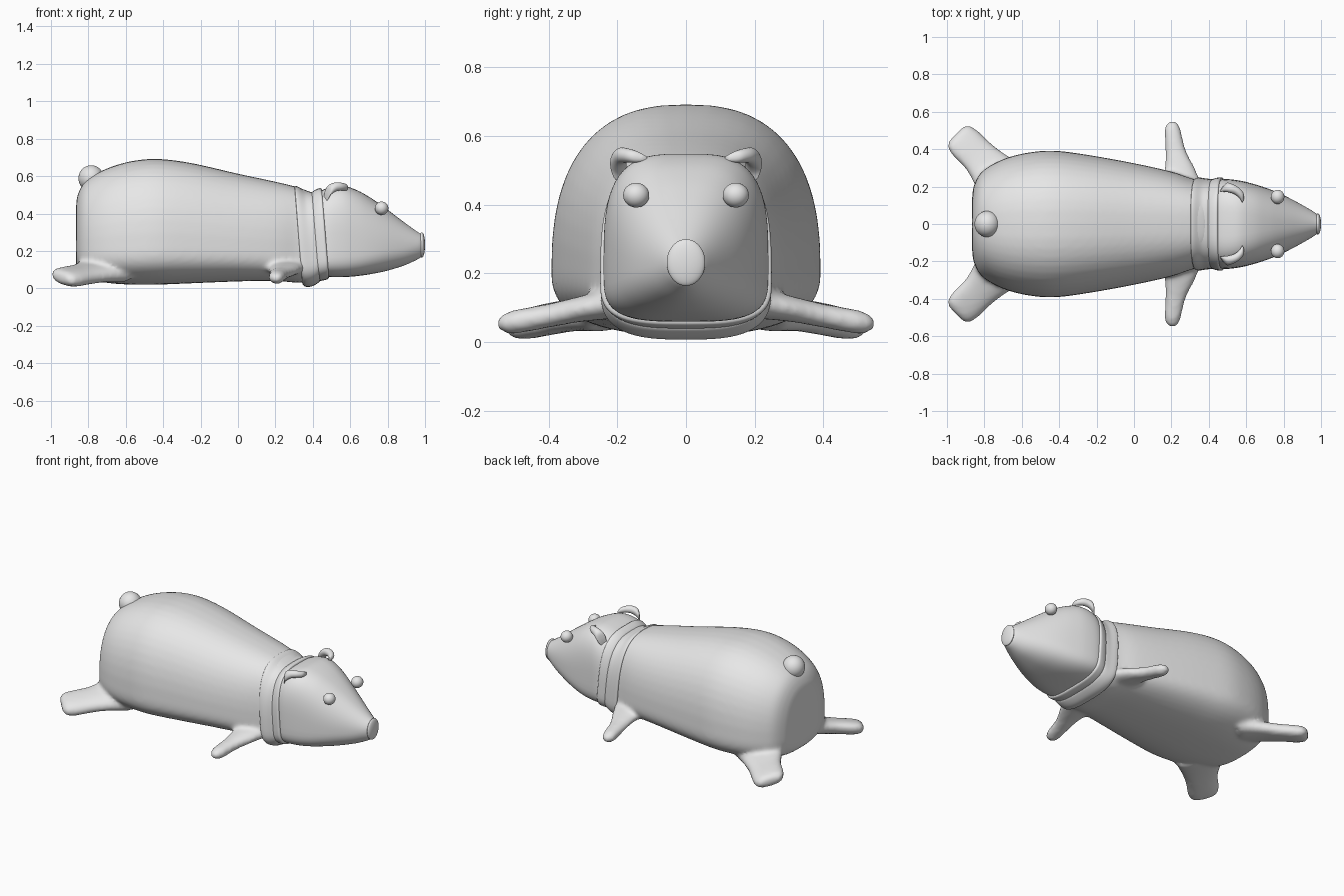
import bpy, bmesh, math
from mathutils import Vector

if "Cube" in bpy.data.objects:
    bpy.data.objects.remove(bpy.data.objects["Cube"])

grey = bpy.data.materials.new("plain grey")
grey.diffuse_color = (0.8, 0.8, 0.8, 1)
grey.use_nodes = True
grey.node_tree.nodes["Principled BSDF"].inputs["Base Color"].default_value = grey.diffuse_color


def finish(name, bm, angle=None):
    bmesh.ops.recalc_face_normals(bm, faces=bm.faces[:])
    for f in bm.faces:
        f.smooth = True
    me = bpy.data.meshes.new(name)
    bm.to_mesh(me)
    bm.free()
    me.materials.append(grey)
    ob = bpy.data.objects.new(name, me)
    bpy.context.collection.objects.link(ob)
    if angle:
        me.set_sharp_from_angle(angle=math.radians(angle))
    return ob


def spline(keys, steps):
    """Smooth interpolation through the key sections."""
    out = []
    for i in range(len(keys) - 1):
        a, b, c, d = (keys[max(0, min(len(keys) - 1, j))] for j in range(i - 1, i + 3))
        for s in range(steps):
            t = s / steps
            out.append([q + 0.5 * t * (r - p + t * (2*p - 5*q + 4*r - e + t * (3*(q - r) + e - p)))
                        for p, q, r, e in zip(a, b, c, d)])
    return out + [list(keys[-1])]


def loft(bm, keys, side, mirror=1, steps=5, n=48, shear=0.0):
    """Keys: x, y, z of widest point, half width, height above, depth below, squareness."""
    side = Vector(side)
    rings = []
    for x, y, z, w, up, dn, p in spline(keys, steps):
        ring = []
        for k in range(n):
            a = 2 * math.pi * k / n
            c, s = math.cos(a), math.sin(a)
            u = math.copysign(abs(c) ** (2 / p), c) * w
            v = math.copysign(abs(s) ** (2 / p), s) * (up if s > 0 else dn)
            co = Vector((x, y, z + v)) + side * u
            co.x += shear * (0.5 - co.z)
            co.y *= mirror
            ring.append(bm.verts.new(co))
        rings.append(ring)
    for r, q in zip(rings, rings[1:]):
        for k in range(n):
            bm.faces.new((r[k], r[(k+1) % n], q[(k+1) % n], q[k]))
    bm.faces.new(rings[0])
    bm.faces.new(rings[-1])


def span(x, w, bottom, top, p, mid=0.27):
    """Section across the long axis, given by its lowest and highest point."""
    z = bottom + (top - bottom) * mid
    return (x, 0, z, w, top - z, z - bottom, p)


def ball(name, center, radii):
    bm = bmesh.new()
    bmesh.ops.create_uvsphere(bm, u_segments=32, v_segments=20, radius=1)
    for v in bm.verts:
        v.co = Vector(c + r * q for c, r, q in zip(center, radii, v.co))
    return finish(name, bm)


# Body with flippers and hind feet blended into one skin
bm = bmesh.new()
loft(bm, [span(-.866, .12, .14, .42, 2.3), span(-.86, .19, .10, .49, 2.4),
          span(-.83, .26, .065, .555, 2.5), span(-.78, .305, .045, .60, 2.5),
          span(-.69, .35, .028, .645, 2.5), span(-.57, .381, .02, .68, 2.5),
          span(-.43, .392, .02, .692, 2.5), span(-.25, .37, .027, .67, 2.5),
          span(0, .325, .037, .613, 2.5), span(.2, .28, .04, .57, 2.6),
          span(.32, .24, .03, .54, 2.8), span(.4, .225, .04, .51, 2.8)], (0, 1, 0))
for m in (1, -1):
    loft(bm, [(.26, .18, .12, .12, .045, .05, 2), (.245, .30, .10, .08, .036, .04, 2.2),
              (.222, .40, .078, .054, .034, .036, 2.2), (.207, .50, .06, .044, .034, .036, 2.2),
              (.205, .538, .055, .03, .024, .024, 2), (.204, .55, .054, .012, .01, .01, 2)],
         (1, 0, 0), m)
    loft(bm, [(-.67, .19, .11, .15, .07, .07, 2.2), (-.76, .28, .095, .12, .05, .055, 2.3),
              (-.83, .36, .078, .097, .043, .05, 2.4), (-.90, .43, .064, .094, .043, .048, 2.5),
              (-.938, .466, .06, .083, .036, .04, 2.5), (-.953, .48, .06, .055, .018, .02, 2.2)],
         (.69, .72, -.22), m)
body = finish("body", bm)
rm = body.modifiers.new("blend", 'REMESH')
rm.mode = 'VOXEL'
rm.voxel_size = 0.013
rm.use_smooth_shade = True
sm = body.modifiers.new("soften", 'SMOOTH')
sm.factor = 0.5
sm.iterations = 9

# Folded collar around the neck, leaning forward at the bottom
bm = bmesh.new()
loft(bm, [span(.305, .225, .04, .535, 2.9), span(.308, .245, .02, .547, 2.9),
          span(.325, .248, .008, .543, 2.9), span(.36, .243, .012, .523, 2.9),
          span(.398, .238, .035, .513, 3), span(.402, .225, .05, .50, 3)],
     (0, 1, 0), shear=.08, n=64)
finish("collar_rear_fold", bm, 40)
bm = bmesh.new()
loft(bm, [span(.39, .23, .05, .50, 3), span(.40, .241, .04, .517, 3),
          span(.43, .249, .045, .533, 3.1), span(.448, .247, .053, .533, 3.2),
          span(.453, .225, .075, .51, 3.2)], (0, 1, 0), shear=.08, n=64)
finish("collar_front_fold", bm, 40)

# Head tapering to the snout
bm = bmesh.new()
loft(bm, [span(.42, .225, .07, .51, 3.3, .3), span(.48, .24, .061, .537, 3.5, .3),
          span(.56, .233, .06, .548, 3.4, .3), span(.64, .214, .066, .523, 3.1, .3),
          span(.72, .188, .078, .477, 2.7, .32), span(.80, .154, .095, .42, 2.4, .36),
          span(.89, .107, .123, .352, 2.2, .42), span(.96, .066, .155, .302, 2, .5),
          span(.985, .047, .172, .287, 2, .5)], (0, 1, 0), n=64)
finish("head", bm, 50)
ball("nose", (.983, 0, .232), (.017, .056, .068))

# Eyes, cupped ears and tail
for m, s in ((1, "left"), (-1, "right")):
    ball("eye_" + s, (.768, .145 * m, .428), (.036, .038, .036))
    bm = bmesh.new()
    path = [(.465, .185, .475, .008), (.472, .193, .492, .024), (.487, .197, .522, .029),
            (.518, .19, .541, .025), (.552, .175, .544, .021), (.577, .148, .54, .017),
            (.582, .12, .535, .008)]
    for_ring = [(x, y, z, r, r, r, 2) for x, y, z, r in path]
    loft(bm, for_ring, (.55, .83, 0), m, n=20)
    finish("ear_" + s, bm, 60)
ball("tail", (-.785, 0, .588), (.068, .07, .07))
